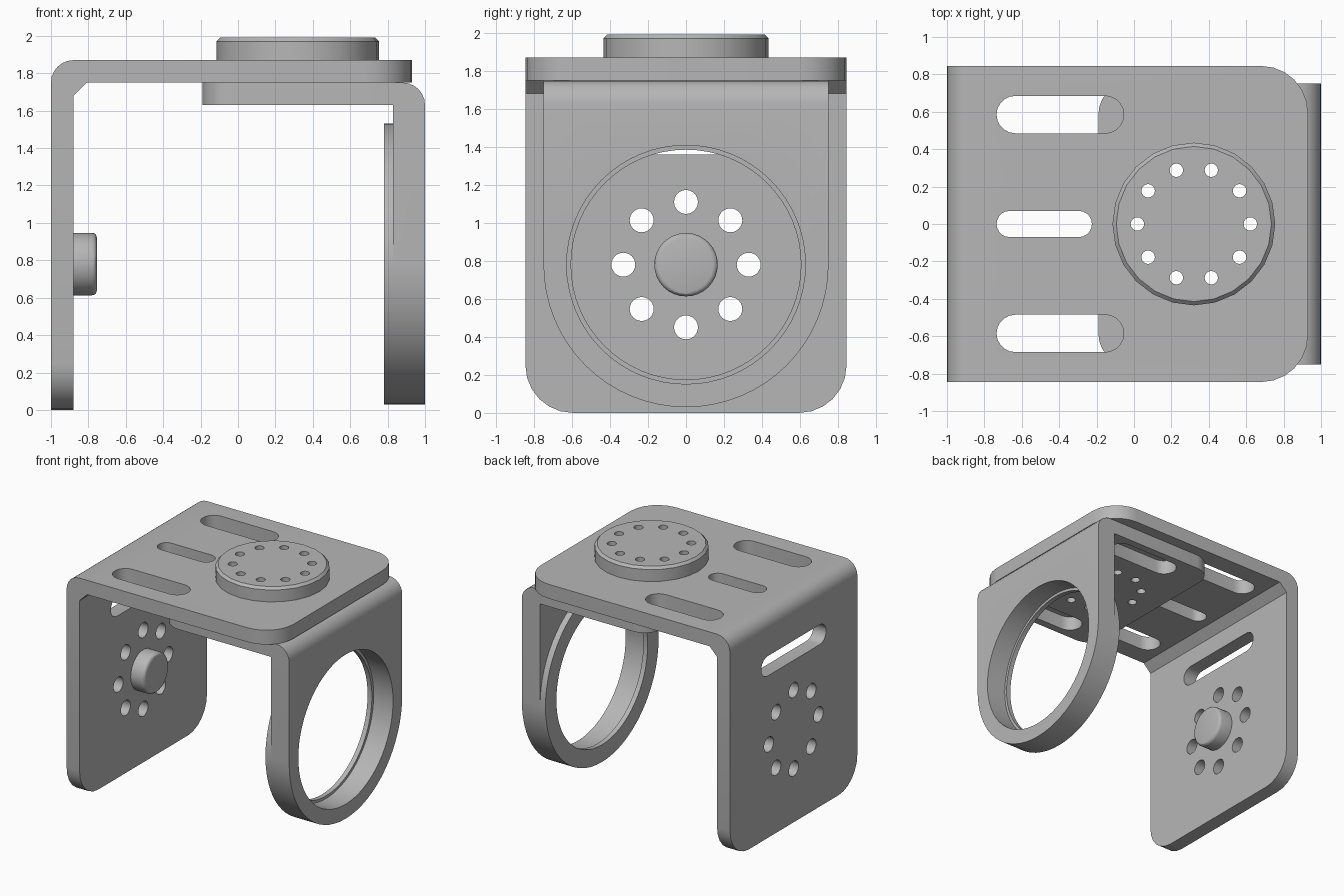
import bpy, bmesh, math
from math import pi, cos, sin
from mathutils import Matrix, Vector

cube = bpy.data.objects.get("Cube")
if cube:
    bpy.data.objects.remove(cube, do_unlink=True)

metal = bpy.data.materials.new("matte_grey_metal")
metal.use_nodes = True
metal.diffuse_color = (0.47, 0.47, 0.47, 1)
metal.node_tree.nodes["Principled BSDF"].inputs["Base Color"].default_value = metal.diffuse_color

ALONG_X = Matrix.Rotation(pi / 2, 4, 'Y')
UPRIGHT = Matrix.Identity(4)


def finish(name, bm):
    bmesh.ops.recalc_face_normals(bm, faces=bm.faces)
    mesh = bpy.data.meshes.new(name)
    bm.to_mesh(mesh)
    bm.free()
    mesh.materials.append(metal)
    obj = bpy.data.objects.new(name, mesh)
    bpy.context.collection.objects.link(obj)
    return obj


def extrude(bm, points, depth):
    """Fill a closed outline and sweep it by the depth vector."""
    face = bm.faces.new([bm.verts.new(p) for p in points])
    swept = bmesh.ops.extrude_face_region(bm, geom=[face])["geom"]
    bmesh.ops.translate(bm, vec=depth, verts=[v for v in swept if isinstance(v, bmesh.types.BMVert)])


def cylinder(bm, centre, radius, length, turn=UPRIGHT, sides=24):
    return bmesh.ops.create_cone(bm, cap_ends=True, segments=sides, radius1=radius, radius2=radius,
                                 depth=length, matrix=Matrix.Translation(centre) @ turn)["verts"]


def round_edges(bm, test, radius, segments=6):
    edges = [e for e in bm.edges if test(e.verts[0].co, e.verts[1].co)]
    bmesh.ops.bevel(bm, geom=edges, offset=radius, offset_type='OFFSET', segments=segments,
                    profile=0.5, affect='EDGES')


def slot_outline(start, end, half):
    """Stadium shape between two coordinates along its first axis."""
    pts = []
    for mid, base in ((end - half, -pi / 2), (start + half, pi / 2)):
        pts += [(mid + half * cos(base + pi * i / 10), half * sin(base + pi * i / 10)) for i in range(11)]
    return pts


def floor_slot(bm, start, end, y, half, low, height):
    extrude(bm, [(u, y + v, low) for u, v in slot_outline(start, end, half)], Vector((0, 0, height)))


def boolean(obj, bm, operation='DIFFERENCE'):
    tool = finish("cutter", bm)
    tool.hide_render = True
    mod = obj.modifiers.new("cut", 'BOOLEAN')
    mod.operation, mod.object, mod.solver = operation, tool, 'EXACT'
    bpy.context.view_layer.objects.active = obj
    bpy.ops.object.modifier_apply(modifier=mod.name)
    bpy.data.objects.remove(tool, do_unlink=True)


def bend(cx, cz, radius, start):
    """Quarter arc of the outer sheet bend."""
    return [(cx + radius * cos(start + pi / 12 * i), cz + radius * sin(start + pi / 12 * i)) for i in range(7)]


def pivot_holes(bm):
    for i in range(10):
        a = 2 * pi * i / 10
        cylinder(bm, (0.32 + 0.302 * cos(a), 0.302 * sin(a), 1.8), 0.036, 0.6, sides=16)


HUB_Z = 0.78

# Upper bracket: bent sheet with rounded free corners
width = 0.845
profile = [(-1, 0), (-0.88, 0), (-0.88, 1.68), (-0.81, 1.75), (0.93, 1.75), (0.93, 1.87)]
profile += bend(-0.88, 1.75, 0.12, pi / 2)
bm = bmesh.new()
extrude(bm, [(x, -width, z) for x, z in profile], Vector((0, 2 * width, 0)))
round_edges(bm, lambda a, b: abs(a.y - b.y) < 0.01 and
            (min(a.x, b.x) > 0.9 or max(a.z, b.z) < 0.01), 0.25)
upper_bracket = finish("upper_bracket", bm)

# Slots in the top sheet and side wall, ring of wall holes, pivot holes
bm = bmesh.new()
for side in (-1, 1):
    floor_slot(bm, -0.735, -0.055, side * 0.585, 0.1, 1.6, 0.4)
floor_slot(bm, -0.735, -0.225, 0, 0.07, 1.6, 0.4)
extrude(bm, [(-1.1, u, 1.443 + v) for u, v in slot_outline(-0.43, 0.43, 0.083)], Vector((0.3, 0, 0)))
for i in range(8):
    a = pi / 4 * i
    cylinder(bm, (-0.94, 0.33 * cos(a), HUB_Z + 0.33 * sin(a)), 0.063, 0.3, ALONG_X)
pivot_holes(bm)
boolean(upper_bracket, bm)

# Lower bracket: bent sheet whose arm ends in a bearing ring
width = 0.75
profile = [(-0.19, 1.75), (-0.19, 1.63), (0.83, 1.63), (0.83, HUB_Z), (1, HUB_Z)]
profile += bend(0.88, 1.63, 0.12, 0)
bm = bmesh.new()
extrude(bm, [(x, -width, z) for x, z in profile], Vector((0, 2 * width, 0)))
round_edges(bm, lambda a, b: abs(a.y - b.y) < 0.01 and max(a.x, b.x) < -0.1, 0.16)
lower_bracket = finish("lower_bracket", bm)

bm = bmesh.new()
cylinder(bm, (0.89, 0, HUB_Z), width, 0.22, ALONG_X, 64)
boolean(lower_bracket, bm, 'UNION')

# Stepped bore: wide from outside, with a thin lip on the inner face
for radius, x, length in ((0.605, 0.9, 0.6), (0.628, 1.02, 0.4)):
    bm = bmesh.new()
    cylinder(bm, (x, 0, HUB_Z), radius, length, ALONG_X, 64)
    boolean(lower_bracket, bm)

bm = bmesh.new()
for side in (-1, 1):
    floor_slot(bm, 0.08, 0.72, side * 0.585, 0.1, 1.5, 0.4)
pivot_holes(bm)
boolean(lower_bracket, bm)

# Pivot disc on top
bm = bmesh.new()
cylinder(bm, (0.32, 0, 1.93), 0.435, 0.12)
round_edges(bm, lambda a, b: min(a.z, b.z) > 1.98, 0.02, 1)
pivot_disc = finish("pivot_disc", bm)
bm = bmesh.new()
pivot_holes(bm)
boolean(pivot_disc, bm)

# Hub pin on the inside of the wall
bm = bmesh.new()
cylinder(bm, (-0.8175, 0, HUB_Z), 0.167, 0.125, ALONG_X, 32)
round_edges(bm, lambda a, b: min(a.x, b.x) > -0.76, 0.025, 3)
hub_pin = finish("hub_pin", bm)

for obj in (upper_bracket, lower_bracket, pivot_disc, hub_pin):
    bpy.ops.object.select_all(action='DESELECT')
    obj.select_set(True)
    bpy.context.view_layer.objects.active = obj
    bpy.ops.object.shade_smooth_by_angle(angle=math.radians(30))
